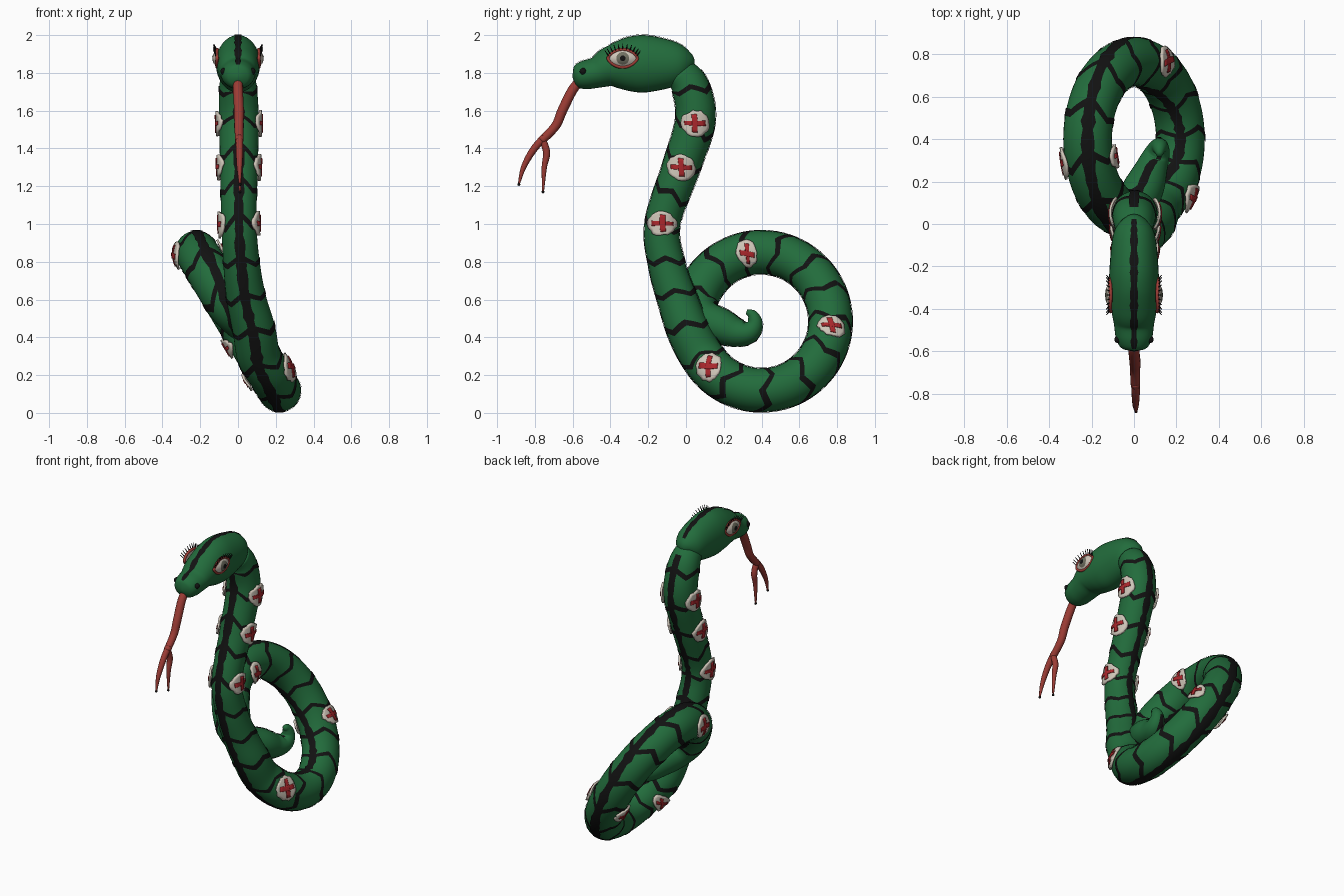
import bpy, bmesh, random
from math import sin, cos, pi, acos, radians, copysign
from mathutils import Vector

if "Cube" in bpy.data.objects:
    bpy.data.objects.remove(bpy.data.objects["Cube"])

random.seed(4)


def material(name, *rgb):
    m = bpy.data.materials.new(name)
    m.diffuse_color = (*rgb, 1)
    m.use_nodes = True
    m.node_tree.nodes["Principled BSDF"].inputs["Base Color"].default_value = m.diffuse_color
    return m


GREEN = material("green", 0.016, 0.15, 0.045)
BLACK = material("black", 0.006, 0.006, 0.006)
CREAM = material("cream", 0.62, 0.56, 0.48)
CRIMSON = material("crimson", 0.4, 0.02, 0.025)
TONGUE = material("tongue_red", 0.33, 0.045, 0.035)
IRIS = material("iris_grey", 0.16, 0.16, 0.12)


def build(name, fns, nu, nv, mat, loop=False, cap=False, thick=0):
    """One mesh made of a grid per function f(u, v) -> point."""
    bm = bmesh.new()
    for f in fns:
        cols = nv if loop else nv + 1
        rows = [[bm.verts.new(f(i / nu, j / nv)) for j in range(cols)] for i in range(nu + 1)]
        for a, b in zip(rows, rows[1:]):
            for j in range(nv):
                k = (j + 1) % cols
                bm.faces.new((a[j], a[k], b[k], b[j]))
        if cap:
            bm.faces.new(rows[0])
            bm.faces.new(rows[-1])
    bmesh.ops.remove_doubles(bm, verts=bm.verts, dist=1e-5)
    bmesh.ops.recalc_face_normals(bm, faces=bm.faces)
    me = bpy.data.meshes.new(name)
    bm.to_mesh(me)
    bm.free()
    me.materials.append(mat)
    me.shade_smooth()
    ob = bpy.data.objects.new(name, me)
    bpy.context.collection.objects.link(ob)
    if thick:
        mod = ob.modifiers.new("thickness", "SOLIDIFY")
        mod.thickness, mod.offset = thick, 0
    return ob


class Tube:
    """Smooth path through (x, y, z, side radius, normal radius) points, measured by length."""

    def __init__(self, pts, steps=12):
        p = [Vector(q if len(q) == 5 else (*q, q[3])) for q in pts]
        p = [p[0]] + p + [p[-1]]
        self.q = []
        for a, b, c, d in zip(p, p[1:], p[2:], p[3:]):
            for i in range(steps):
                t = i / steps
                self.q.append(0.5 * (2 * b + (c - a) * t + (2 * a - 5 * b + 4 * c - d) * t * t
                                     + (3 * b - a - 3 * c + d) * t ** 3))
        self.q.append(p[-1])
        self.s = [0]
        for a, b in zip(self.q, self.q[1:]):
            self.s.append(self.s[-1] + (Vector(b[:3]) - Vector(a[:3])).length)
        self.L = self.s[-1]

    def at(self, s):
        s = min(max(s, 0), self.L)
        i = next((k for k in range(len(self.s) - 1) if self.s[k + 1] >= s), len(self.s) - 2)
        t = (s - self.s[i]) / max(self.s[i + 1] - self.s[i], 1e-9)
        return self.q[i].lerp(self.q[i + 1], t)

    def frame(self, s):
        T = (Vector(self.at(s + 0.008)[:3]) - Vector(self.at(s - 0.008)[:3])).normalized()
        X = Vector((1, 0, 0))
        B = (X - T * X.dot(T)).normalized()
        return T, B, T.cross(B)

    def surf(self, s, phi, off=0.0):
        q = self.at(s)
        T, B, N = self.frame(s)
        return (Vector(q[:3]) + B * sin(phi) * (max(q[3], 0.002) + off)
                + N * cos(phi) * (max(q[4], 0.002) + off))

    def skin(self):
        return lambda u, v: self.surf(u * self.L, v * 2 * pi)


# Body: neck, tilted ring, curled tail
path = [(0, -.03, 1.80, .085), (0, .025, 1.72, .1), (.005, .05, 1.55, .105), (.005, -.025, 1.3, .1),
        (.005, -.125, 1.0, .093), (.02, -.1, .78, .097), (.045, -.045, .6, .105), (.085, .012, .44, .113)]
for a in range(210, 511, 20):
    z = .485 + .365 * sin(radians(a))
    path.append((-.6 * (z - .485), .4 + .365 * cos(radians(a)), z, .115))
path += [(-.055, .055, .57, .108), (0, .09, .5, .1), (.05, .18, .46, .095), (.085, .27, .425, .075),
         (.11, .335, .43, .06), (.12, .365, .475, .042), (.12, .35, .52, .028), (.12, .32, .535, .012)]
body = Tube(path)
build("body", [body.skin()], 300, 32, GREEN, loop=True, cap=True)

# Head
head = Tube([(0, .04, 1.83, .01, .01), (0, .015, 1.84, .06, .065), (0, -.05, 1.845, .098, .115),
             (0, -.2, 1.848, .115, .15), (0, -.3, 1.845, .116, .144), (0, -.4, 1.83, .108, .11),
             (0, -.47, 1.803, .095, .083), (0, -.54, 1.788, .085, .075), (0, -.585, 1.78, .06, .055),
             (0, -.6, 1.778, .008, .008)])
build("head", [head.skin()], 60, 32, GREEN, loop=True, cap=True)


# Long stripes on the outer and inner line of the body and over the head
def stripe(tube, base, width, s0, s1, n):
    ws = [width * random.uniform(.75, 1.25) for _ in range(n + 1)]

    def f(u, v):
        return tube.surf(s0 + (s1 - s0) * u, base + (v - .5) * ws[round(u * n)], .004)
    return f


build("body_stripes", [stripe(body, b, w, .05, body.L - .08, 150) for b, w in ((0, .5), (pi, .4))],
      150, 6, BLACK)
build("head_stripe", [stripe(head, 0, .3, .03, head.L - .02, 40)], 40, 4, BLACK)


# Zigzag bands on both flanks
def band(s0, side):
    zig = [0, .065, .04, .1, .06]
    k = random.uniform(.7, 1.1)

    def f(u, v):
        i = min(int(u * 4), 3)
        z = zig[i] + (zig[i + 1] - zig[i]) * (u * 4 - i)
        return body.surf(s0 + k * z + (v - .5) * .03, side * (.1 + u * (pi - .2)), .003)
    return f


count = int((body.L - .4) / .19)
build("zigzag_bands", [band(.06 + .19 * i, sd) for i in range(count) for sd in (1, -1)], 24, 2, BLACK)


# Round patches with crosses, on both flanks
def nearest(y, z):
    i = min(range(len(body.q)), key=lambda k: (body.q[k][1] - y) ** 2 + (body.q[k][2] - z) ** 2)
    return body.s[i]


def on_flank(s, side, a, b, off):
    T, B, N = body.frame(s)
    r = body.at(s)[3]
    p, q = a * T.y + b * T.z, a * N.y + b * N.z
    return body.surf(s + p, side * acos(max(-1, min(1, q / r))), off)


def patch(s, side):
    rag = [random.uniform(.062, .071) for _ in range(24)]

    def f(u, v):
        r = rag[round(v * 24) % 24] * u
        return on_flank(s, side, r * cos(v * 2 * pi), r * sin(v * 2 * pi), .012)
    return f


def bar(s, side, w, h):
    return lambda u, v: on_flank(s, side, (u - .5) * w, (v - .5) * h, .021)


spots = [(nearest(y, z), sd) for sd in (1, -1) for y, z in
         ((.05, 1.54), (-.03, 1.31), (-.13, 1.0), (.3, .84), (.76, .4), (.15, .2))]
build("round_patches", [patch(*p) for p in spots], 5, 24, CREAM, loop=True, thick=.012)
build("patch_crosses", [bar(*p, *d) for p in spots for d in ((.094, .024), (.024, .094))],
      6, 6, CRIMSON, thick=.004)


# Eyes: almond dome, iris, pupil, lid rim, lashes
def eye_point(side, y, z, lift=0):
    bulge = max(0, 1 - (y / .078) ** 2 - (z / .047) ** 2)
    return Vector((side * (.11 + .024 * bulge + lift), -.335 + y, 1.877 + z))


def almond(a, k=1):
    return k * .078 * cos(a), k * .047 * copysign(abs(sin(a)) ** 1.4, sin(a))


def dome(side):
    return lambda u, v: eye_point(side, *almond(v * 2 * pi, u))


def disc(side, r, lift):
    return lambda u, v: eye_point(side, r * u * cos(v * 2 * pi), r * u * sin(v * 2 * pi), lift)


def rim(side):
    def f(u, v):
        y, z = almond(u * 2 * pi)
        c = eye_point(side, y, z)
        d = Vector((0, y, z)).normalized()
        return c + .009 * (d * cos(v * 2 * pi) + Vector((1, 0, 0)) * sin(v * 2 * pi))
    return f


def lash(side, deg):
    y, z = almond(radians(deg))
    a = eye_point(side, y, z, .004)
    b = a + Vector((side * .014, .022 * cos(radians(deg)), .03))
    return Tube([(*a, .0035), (*a.lerp(b, .5), .003), (*b, .001)], 3).skin()


for side, tag in ((1, "right"), (-1, "left")):
    build(f"{tag}_eyeball", [dome(side)], 8, 32, CREAM, loop=True)
    build(f"{tag}_iris", [disc(side, .034, .002)], 5, 24, IRIS, loop=True)
    build(f"{tag}_pupil", [disc(side, .015, .004)], 4, 20, BLACK, loop=True)
    build(f"{tag}_eyelid", [rim(side)], 40, 8, TONGUE, loop=True)
    build(f"{tag}_lashes", [lash(side, d) for d in range(20, 161, 14)], 4, 6, BLACK, loop=True, cap=True)
    # Nostril
    bpy.ops.mesh.primitive_uv_sphere_add(segments=16, ring_count=10, radius=.018,
                                         location=(side * .075, -.545, 1.808))
    nostril = bpy.context.object
    nostril.name = f"{tag}_nostril"
    nostril.data.materials.append(BLACK)
    nostril.data.shade_smooth()

# Tongue with two prongs and dark tips
stem = Tube([(0, -.55, 1.77, .024), (0, -.6, 1.71, .026), (.005, -.655, 1.6, .026),
             (.005, -.69, 1.52, .024), (.007, -.765, 1.44, .022)])
prongs = [[(.007, -.75, 1.46, .02), (.008, -.81, 1.39, .019), (.008, -.86, 1.3, .014), (.01, -.885, 1.21, .005)],
          [(.007, -.765, 1.46, .018), (.008, -.738, 1.38, .019), (.008, -.75, 1.3, .014), (.01, -.757, 1.17, .005)]]
build("tongue_stem", [stem.skin()], 30, 16, TONGUE, loop=True, cap=True)
build("tongue_prongs", [Tube(p).skin() for p in prongs], 24, 12, TONGUE, loop=True, cap=True)
for i, p in enumerate(prongs):
    bpy.ops.mesh.primitive_uv_sphere_add(segments=12, ring_count=8, radius=.008, location=p[-1][:3])
    tip = bpy.context.object
    tip.name = f"tongue_tip_{i + 1}"
    tip.data.materials.append(BLACK)
    tip.data.shade_smooth()
